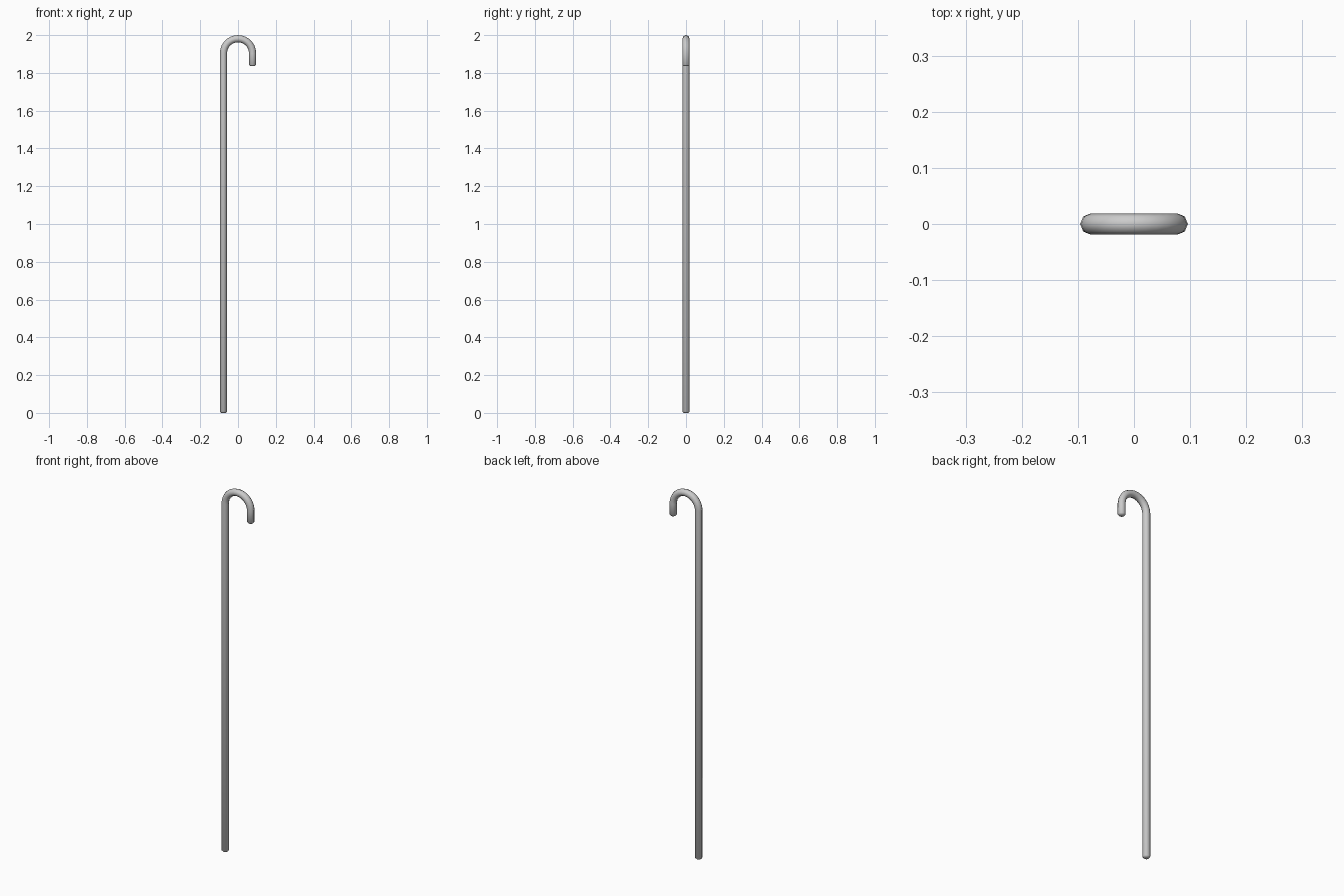
import bpy, bmesh
from math import sin, cos, pi, radians
from mathutils import Vector

if "Cube" in bpy.data.objects:
    bpy.data.objects.remove(bpy.data.objects["Cube"])

R, TUBE, SIDES, ARC = 0.077, 0.019, 8, 14
TOP = 2.0 - TUBE - R      # height where the bend starts
TIP, BEV = 1.836, 0.007   # hook end height, end chamfer

# Path stations: (x, z, angle of the outward normal, tube radius)
path = [(-R, 0, pi, TUBE - BEV), (-R, BEV, pi, TUBE)]
for i in range(ARC + 1):
    a = pi * (1 - i / ARC)
    path.append((R * cos(a), TOP + R * sin(a), a, TUBE))
path += [(R, TIP + BEV, 0, TUBE), (R, TIP, 0, TUBE - BEV)]

# Sweep an eight-sided ring along the path
bm = bmesh.new()
rings = []
for x, z, a, r in path:
    n = Vector((cos(a), 0, sin(a)))
    ring = []
    for k in range(SIDES):
        t = 2 * pi * k / SIDES
        ring.append(bm.verts.new(Vector((x, 0, z)) + r * (cos(t) * n + sin(t) * Vector((0, 1, 0)))))
    rings.append(ring)
for p, q in zip(rings, rings[1:]):
    for k in range(SIDES):
        j = (k + 1) % SIDES
        bm.faces.new((p[k], p[j], q[j], q[k]))

# End caps
bm.faces.new(rings[0])
bm.faces.new(rings[-1])
bmesh.ops.recalc_face_normals(bm, faces=bm.faces)

mesh = bpy.data.meshes.new("hooked_cane")
bm.to_mesh(mesh)
bm.free()
cane = bpy.data.objects.new("hooked_cane", mesh)
bpy.context.collection.objects.link(cane)
bpy.context.view_layer.objects.active = cane
cane.select_set(True)
bpy.ops.object.shade_smooth_by_angle(angle=radians(50))
